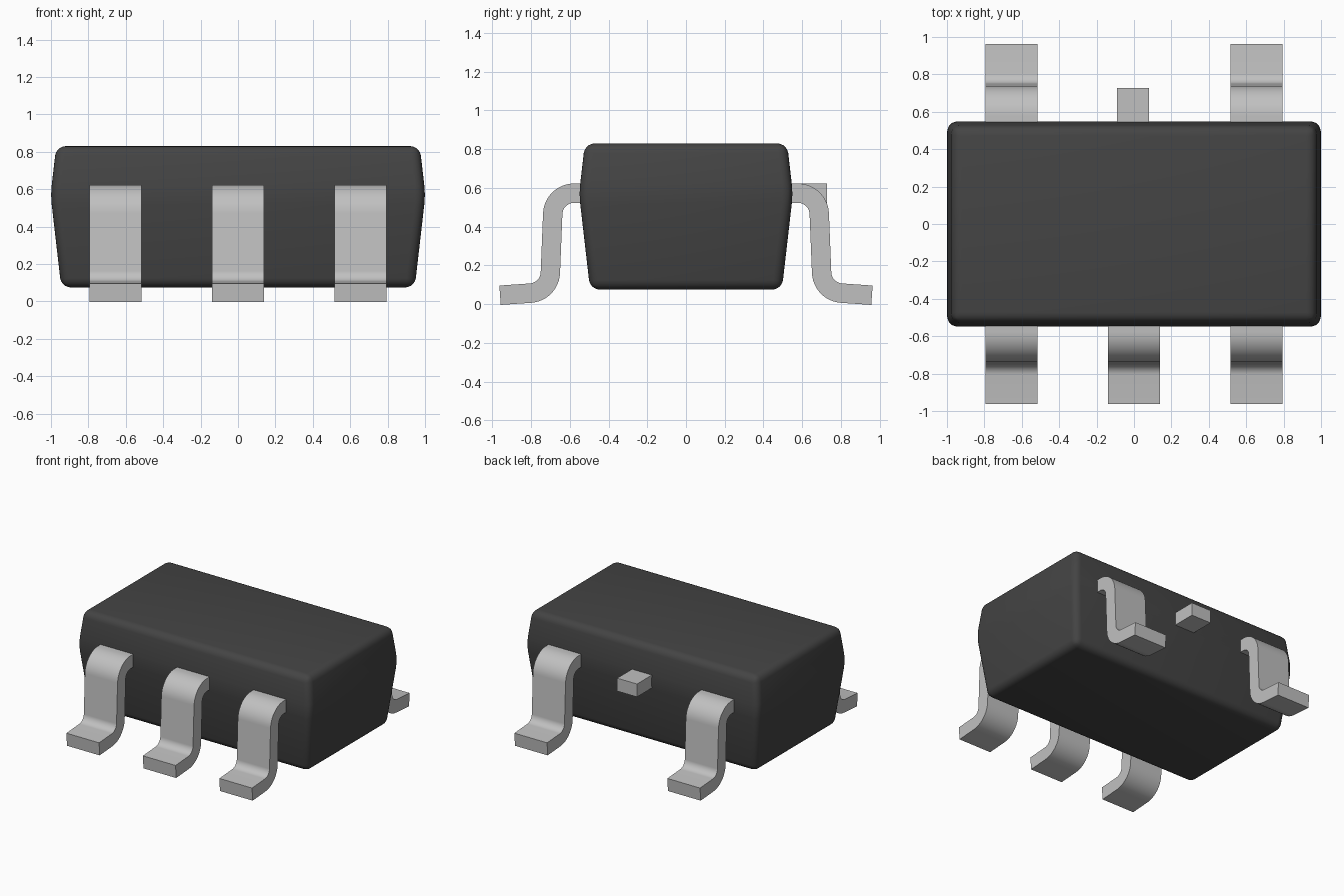
import bpy
import bmesh
from math import cos, sin, radians
from mathutils import Vector

cube = bpy.data.objects.get("Cube")
if cube:
    bpy.data.objects.remove(cube, do_unlink=True)


def material(name, rgb):
    mat = bpy.data.materials.new(name)
    mat.use_nodes = True
    mat.diffuse_color = (*rgb, 1)
    mat.node_tree.nodes["Principled BSDF"].inputs["Base Color"].default_value = (*rgb, 1)
    return mat


BLACK = material("black plastic", (0.058, 0.058, 0.058))
METAL = material("tinned metal", (0.53, 0.53, 0.53))


def add_object(name, bm, mat, angle):
    bmesh.ops.recalc_face_normals(bm, faces=bm.faces)
    mesh = bpy.data.meshes.new(name)
    bm.to_mesh(mesh)
    bm.free()
    mesh.materials.append(mat)
    obj = bpy.data.objects.new(name, mesh)
    bpy.context.collection.objects.link(obj)
    bpy.ops.object.select_all(action="DESELECT")
    bpy.context.view_layer.objects.active = obj
    obj.select_set(True)
    bpy.ops.object.shade_smooth_by_angle(angle=radians(angle))
    return obj


def body():
    # Stacked rectangles: bottom, parting line, top (half x, half y, z)
    bm = bmesh.new()
    rings = []
    for hx, hy, z in [(0.945, 0.495, 0.075), (1.002, 0.552, 0.57), (0.972, 0.522, 0.83)]:
        rings.append([bm.verts.new((sx * hx, sy * hy, z))
                      for sx, sy in ((-1, -1), (1, -1), (1, 1), (-1, 1))])
    for low, high in zip(rings, rings[1:]):
        for i in range(4):
            j = (i + 1) % 4
            bm.faces.new((low[i], low[j], high[j], high[i]))
    bm.faces.new(rings[0])
    bm.faces.new(rings[-1])
    # Rounded moulded edges
    bmesh.ops.bevel(bm, geom=bm.edges[:], offset=0.05, offset_type="OFFSET",
                    segments=5, profile=0.5, affect="EDGES", clamp_overlap=True)
    add_object("package_body", bm, BLACK, 40)


def arc(center, radius, start, end, steps=12):
    # Points on an arc with their outward radial directions
    for i in range(steps + 1):
        a = radians(start + (end - start) * i / steps)
        d = Vector((cos(a), sin(a)))
        yield Vector(center) + d * radius, d


def lead(name, x, side, width=0.28, thick=0.1):
    # Gull-wing centreline in (outward, up) with a normal at each point
    path = [(Vector((0.45, 0.573)), Vector((0, 1)))]
    path += arc((0.578, 0.463), 0.11, 90, 3)
    path += [(p, -d) for p, d in arc((0.81, 0.167), 0.11, 183, 266)]
    foot = Vector((cos(radians(-4)), sin(radians(-4))))
    path.append((path[-1][0] + foot * 0.158, path[-1][1]))
    outline = [p + n * thick / 2 for p, n in path]
    outline += [p - n * thick / 2 for p, n in reversed(path)]

    bm = bmesh.new()
    left, right = [[bm.verts.new((x + sx * width / 2, side * p.x, p.y)) for p in outline]
                   for sx in (-1, 1)]
    count, half = len(outline), len(path)
    for i in range(count):
        j = (i + 1) % count
        bm.faces.new((left[i], left[j], right[j], right[i]))
    # Side walls as quads between the upper and lower surfaces
    for ring in (left, right):
        for i in range(half - 1):
            bm.faces.new((ring[i], ring[i + 1], ring[count - 2 - i], ring[count - 1 - i]))
    add_object(name, bm, METAL, 30)


def stub():
    # Cut-off middle lead on the back
    bm = bmesh.new()
    bmesh.ops.create_cube(bm, size=1)
    bmesh.ops.scale(bm, vec=(0.17, 0.28, 0.1), verts=bm.verts)
    bmesh.ops.translate(bm, vec=(-0.005, 0.588, 0.573), verts=bm.verts)
    add_object("back_stub", bm, METAL, 30)


body()
for place, x in (("right", -0.655), ("middle", 0), ("left", 0.655)):
    lead(f"front_{place}_lead", x, -1)
    if x:
        lead(f"back_{place}_lead", x, 1)
stub()
